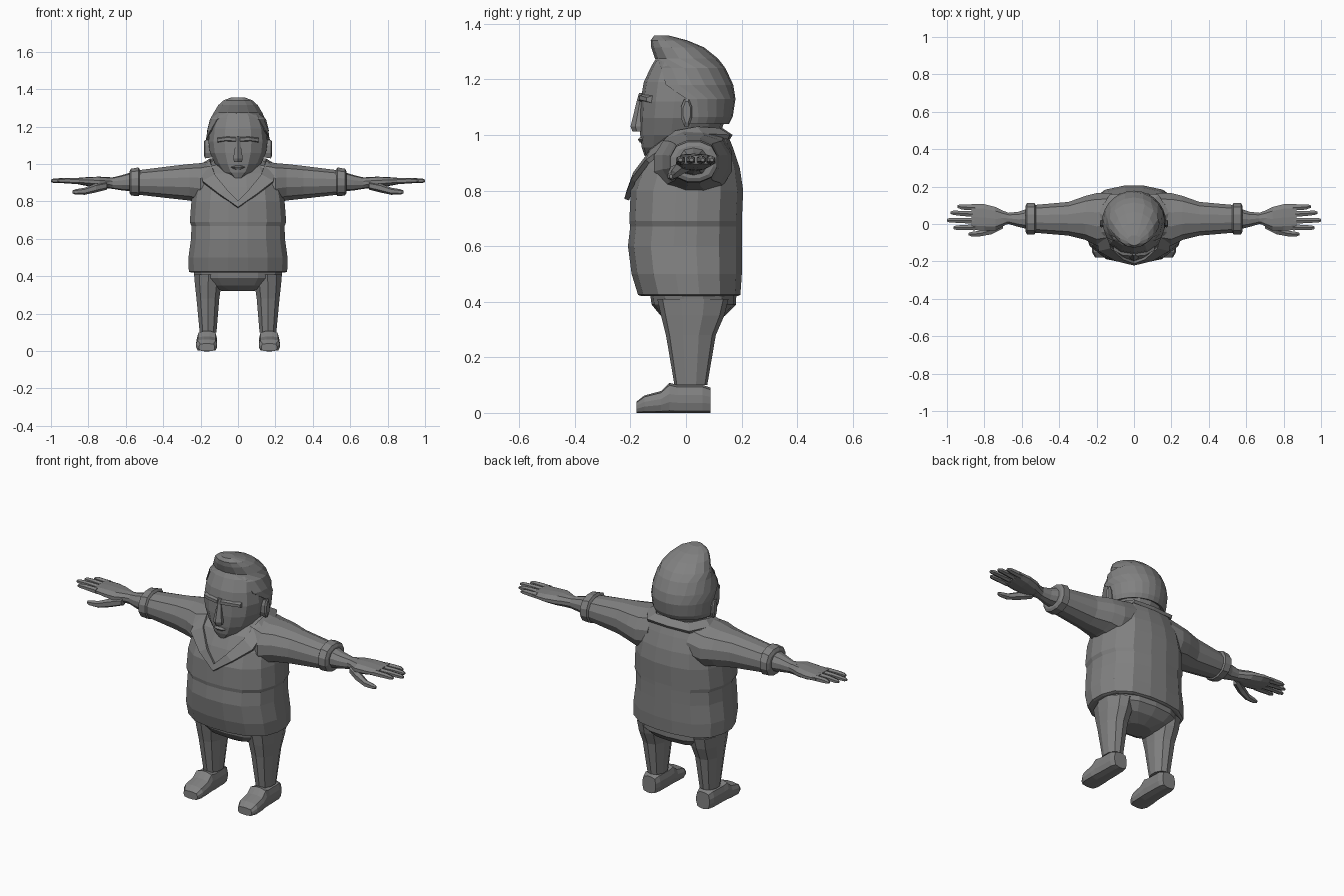
import bpy, bmesh, math
from mathutils import Vector

grey = bpy.data.materials.new("plain_grey")
grey.diffuse_color = (0.22, 0.22, 0.22, 1)


def finish(name, bm, mirror=False, thickness=0):
    bmesh.ops.remove_doubles(bm, verts=bm.verts, dist=0.0005)
    bmesh.ops.recalc_face_normals(bm, faces=bm.faces)
    me = bpy.data.meshes.new(name)
    bm.to_mesh(me)
    bm.free()
    me.materials.append(grey)
    ob = bpy.data.objects.new(name, me)
    bpy.context.collection.objects.link(ob)
    if thickness:
        s = ob.modifiers.new("thickness", 'SOLIDIFY')
        s.thickness = thickness
        s.offset = -1
    if mirror:
        ob.modifiers.new("mirror", 'MIRROR')
    return ob


def place(axis, p, u, v):
    return Vector({'x': (p, u, v), 'y': (u, p, v), 'z': (u, v, p)}[axis])


def loft(name, axis, rings, n=12, power=2.4, mirror=False):
    """Skin rounded cross-sections given as (position, u0, u1, v0, v1)."""
    bm = bmesh.new()
    loops = []
    for p, u0, u1, v0, v1 in rings:
        loop = []
        for i in range(n):
            a = math.tau * (i + 0.5) / n
            c, s = math.cos(a), math.sin(a)
            k = (abs(c) ** power + abs(s) ** power) ** (-1 / power)
            k /= math.cos(math.pi / n) ** 0.5
            loop.append(bm.verts.new(place(axis, p, (u0 + u1) / 2 + (u1 - u0) / 2 * c * k,
                                           (v0 + v1) / 2 + (v1 - v0) / 2 * s * k)))
        loops.append(loop)
    for a, b in zip(loops, loops[1:]):
        for i in range(n):
            j = (i + 1) % n
            bm.faces.new((a[i], a[j], b[j], b[i]))
    bm.faces.new(loops[0])
    bm.faces.new(loops[-1])
    return finish(name, bm, mirror)


def upright(name, rows, **kw):
    """Symmetric loft along z from (z, half width, front y, back y)."""
    return loft(name, 'z', [(z, -w, w, f, b) for z, w, f, b in rows], **kw)


# Jacket body and the trousers below it
upright("jacket", [(.42, .25, -.16, .185), (.425, .262, -.172, .195), (.5, .264, -.195, .2),
                   (.6, .25, -.208, .2), (.67, .248, -.2, .2), (.69, .257, -.203, .2),
                   (.8, .248, -.198, .205), (.88, .235, -.168, .193), (.95, .215, -.13, .17),
                   (1.0, .18, -.075, .15), (1.02, .12, -.04, .13)], n=16, power=2.6)
upright("trouser_seat", [(.45, .24, -.13, .18), (.39, .232, -.122, .178),
                         (.35, .19, -.09, .14), (.32, .08, -.04, .08)], n=14)
loft("trouser_leg", 'z', [(.41, .08, .235, -.1, .15), (.35, .09, .23, -.087, .135),
                          (.28, .1, .222, -.07, .105), (.1, .115, .205, -.04, .075)],
     n=10, mirror=True)
# Shoes, heel to toe
loft("shoe", 'y', [(.088, .125, .205, 0, .09), (.06, .116, .214, 0, .1), (-.03, .113, .217, 0, .1),
                   (-.06, .113, .219, 0, .107), (-.09, .112, .222, 0, .078),
                   (-.15, .112, .224, 0, .062), (-.178, .125, .208, 0, .04)],
     n=12, power=4, mirror=True)

# Sleeves, cuffs and forearms
loft("sleeve", 'x', [(.12, -.1, .165, .8, 1.02), (.2, -.115, .165, .79, 1.005),
                     (.26, -.085, .15, .805, 1.0), (.35, -.062, .118, .815, .99),
                     (.55, -.045, .1, .838, .965)], n=12, mirror=True)
loft("cuff", 'x', [(.525, -.045, .1, .84, .97), (.532, -.055, .112, .828, .982),
                   (.572, -.055, .112, .832, .975), (.58, -.04, .098, .845, .96)],
     n=12, mirror=True)
loft("forearm", 'x', [(.56, -.03, .085, .855, .958), (.62, -.015, .065, .86, .94),
                      (.67, 0, .06, .868, .928), (.71, -.01, .075, .872, .93)],
     n=10, mirror=True)
# Hands
loft("palm", 'x', [(.68, 0, .06, .872, .927), (.74, -.035, .09, .875, .932),
                   (.8, -.035, .105, .882, .93), (.87, -.03, .105, .895, .925)],
     n=10, power=3, mirror=True)
for i, (y, tip, tip_y) in enumerate([(-.018, .965, -.02), (.017, 1.0, .02),
                                     (.053, .98, .06), (.088, .945, .093)]):
    loft(f"finger_{i + 1}", 'x',
         [(.85, y - .016, y + .016, .893, .925),
          (.92, (y + tip_y) / 2 - .014, (y + tip_y) / 2 + .014, .898, .925),
          (tip - .015, tip_y - .012, tip_y + .012, .9, .922),
          (tip, tip_y - .007, tip_y + .007, .904, .916)], n=6, mirror=True)
loft("thumb", 'x', [(.7, -.025, .02, .865, .905), (.76, -.055, -.01, .85, .895),
                    (.82, -.066, -.035, .837, .872), (.87, -.066, -.042, .838, .864),
                    (.885, -.06, -.048, .844, .858)], n=6, mirror=True)

# Head with nose, brow, lips and ears
upright("neck", [(.92, .12, -.08, .12), (1.06, .12, -.08, .12)], n=10)
upright("head", [(.925, .035, -.148, .02), (.955, .085, -.158, .08), (1.0, .122, -.163, .12),
                 (1.06, .15, -.165, .14), (1.12, .158, -.162, .15), (1.19, .15, -.15, .14),
                 (1.25, .13, -.122, .11), (1.3, .08, -.09, .08)], n=14, power=2.3)
upright("nose", [(1.15, .013, -.168, -.13), (1.12, .012, -.176, -.13),
                 (1.03, .026, -.197, -.13), (1.012, .022, -.19, -.13)], n=6)
upright("lips", [(.993, .02, -.165, -.12), (.984, .038, -.174, -.12),
                 (.972, .022, -.166, -.12)], n=8)
loft("brow", 'x', [(.01, -.172, -.13, 1.117, 1.145), (.06, -.168, -.12, 1.12, 1.148),
                   (.11, -.142, -.1, 1.115, 1.14)], n=6, mirror=True)
loft("ear", 'x', [(.14, -.015, .02, 1.035, 1.12), (.176, -.018, .022, 1.03, 1.13),
                  (.183, -.01, .016, 1.045, 1.12)], n=8, mirror=True)

# Hair shell: each row is an arc around the back, opening for the face
rows = [(1.04, .16, -.15, .155, 88), (1.065, .168, -.16, .168, 88), (1.13, .172, -.165, .178, 92),
        (1.18, .166, -.16, .17, 118), (1.24, .15, -.135, .142, 132), (1.275, .133, -.112, .115, 180),
        (1.315, .108, -.125, .065, 180), (1.34, .08, -.127, .005, 180),
        (1.357, .035, -.115, -.06, 180)]
bm = bmesh.new()
loops = []
for z, w, f, b, limit in rows:
    loop = []
    for i in range(15):
        a = math.radians(limit) * (i / 7 - 1)
        loop.append(bm.verts.new((w * math.sin(a), (f + b) / 2 + (b - f) / 2 * math.cos(a), z)))
    loops.append(loop)
for a, b in zip(loops, loops[1:]):
    for i in range(14):
        bm.faces.new((a[i], a[i + 1], b[i + 1], b[i]))
bm.faces.new(loops[-1][:-1])
finish("hair", bm, thickness=.022)

# Collar: a folded band running from the nape to the point of the V
inner = [(0, .13, 1.025), (.1, .12, 1.025), (.15, .04, 1.03), (.15, -.04, 1.015),
         (.125, -.13, .945), (.06, -.19, .865), (0, -.212, .805)]
outer = [(0, .168, 1.0), (.13, .158, 1.0), (.19, .06, 1.005), (.2, -.05, .98),
         (.19, -.145, .91), (.1, -.198, .84), (0, -.222, .77)]
bm = bmesh.new()
top = [bm.verts.new(p) for p in inner]
low = [bm.verts.new(p) for p in outer]
for i in range(6):
    bm.faces.new((top[i], low[i], low[i + 1], top[i + 1]))
finish("collar", bm, mirror=True, thickness=.018)
